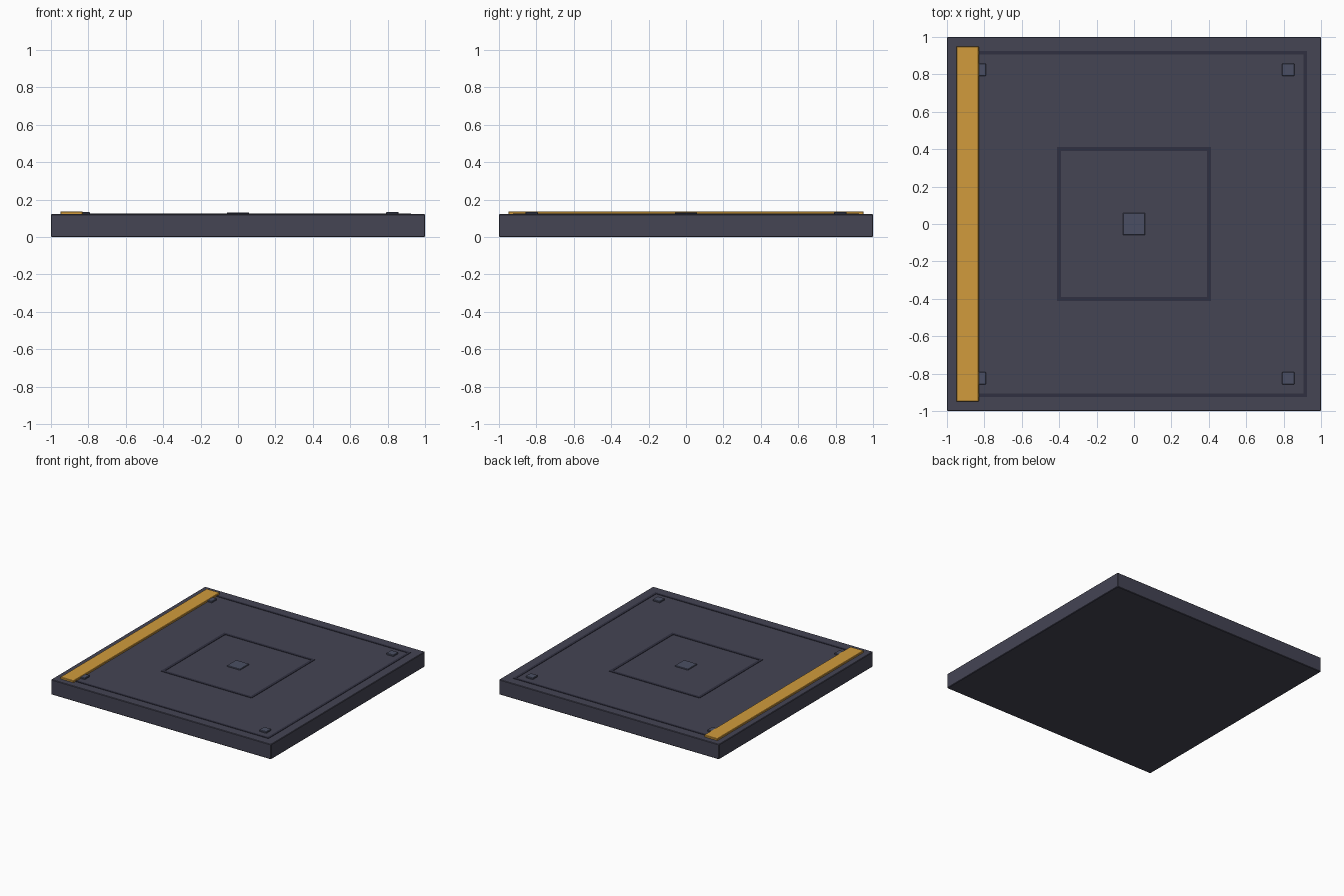
import bpy, bmesh
from mathutils import Matrix

if "Cube" in bpy.data.objects:
    bpy.data.objects.remove(bpy.data.objects["Cube"])


def material(name, rgb):
    m = bpy.data.materials.new(name)
    m.diffuse_color = (*rgb, 1)
    m.use_nodes = True
    m.node_tree.nodes["Principled BSDF"].inputs["Base Color"].default_value = m.diffuse_color
    return m


SLAB = material("slab_grey", (0.058, 0.058, 0.088))
LINE = material("line_dark", (0.030, 0.030, 0.052))
STUD = material("stud_blue_grey", (0.070, 0.078, 0.125))
AMBER = material("amber", (0.64, 0.33, 0.045))


def boxes(name, spans, mat, bevel=0.0):
    """One object made of boxes given as (x0, x1, y0, y1, z0, z1)."""
    bm = bmesh.new()
    for x0, x1, y0, y1, z0, z1 in spans:
        centre = Matrix.Translation(((x0 + x1) / 2, (y0 + y1) / 2, (z0 + z1) / 2))
        bmesh.ops.create_cube(bm, size=1, matrix=centre @ Matrix.Diagonal((x1 - x0, y1 - y0, z1 - z0, 1)))
    if bevel:
        bmesh.ops.bevel(bm, geom=bm.edges[:], offset=bevel, segments=1, affect='EDGES')
    mesh = bpy.data.meshes.new(name)
    bm.to_mesh(mesh)
    bm.free()
    mesh.materials.append(mat)
    ob = bpy.data.objects.new(name, mesh)
    bpy.context.collection.objects.link(ob)
    return ob


def square_frame(name, outer, width, z0, z1):
    """Square outline from four strips that butt at the corners."""
    o, i = outer, outer - width
    spans = []
    for s in (-1, 1):
        lo, hi = sorted((s * i, s * o))
        spans.append((-o, o, lo, hi, z0, z1))
        spans.append((lo, hi, -i, i, z0, z1))
    return boxes(name, spans, LINE)


TOP = 0.123

# floor slab
boxes("floor_slab", [(-1, 1, -1, 1, 0, TOP)], SLAB, 0.004)

# thin raised outlines
square_frame("outer_outline", 0.925, 0.02, TOP - 0.01, TOP + 0.003)
square_frame("inner_outline", 0.413, 0.023, TOP - 0.01, TOP + 0.003)

# centre plate
boxes("centre_plate", [(-0.06, 0.06, -0.06, 0.06, TOP - 0.01, 0.131)], STUD, 0.003)

# corner studs
for sx, x in (("left", -0.825), ("right", 0.825)):
    for sy, y in (("front", -0.825), ("back", 0.825)):
        boxes(f"stud_{sy}_{sx}", [(x - 0.033, x + 0.033, y - 0.033, y + 0.033, TOP - 0.01, 0.135)], STUD, 0.003)

# warning strip along the left edge
boxes("edge_strip", [(-0.95, -0.83, -0.95, 0.95, TOP - 0.01, 0.138)], AMBER, 0.003)
